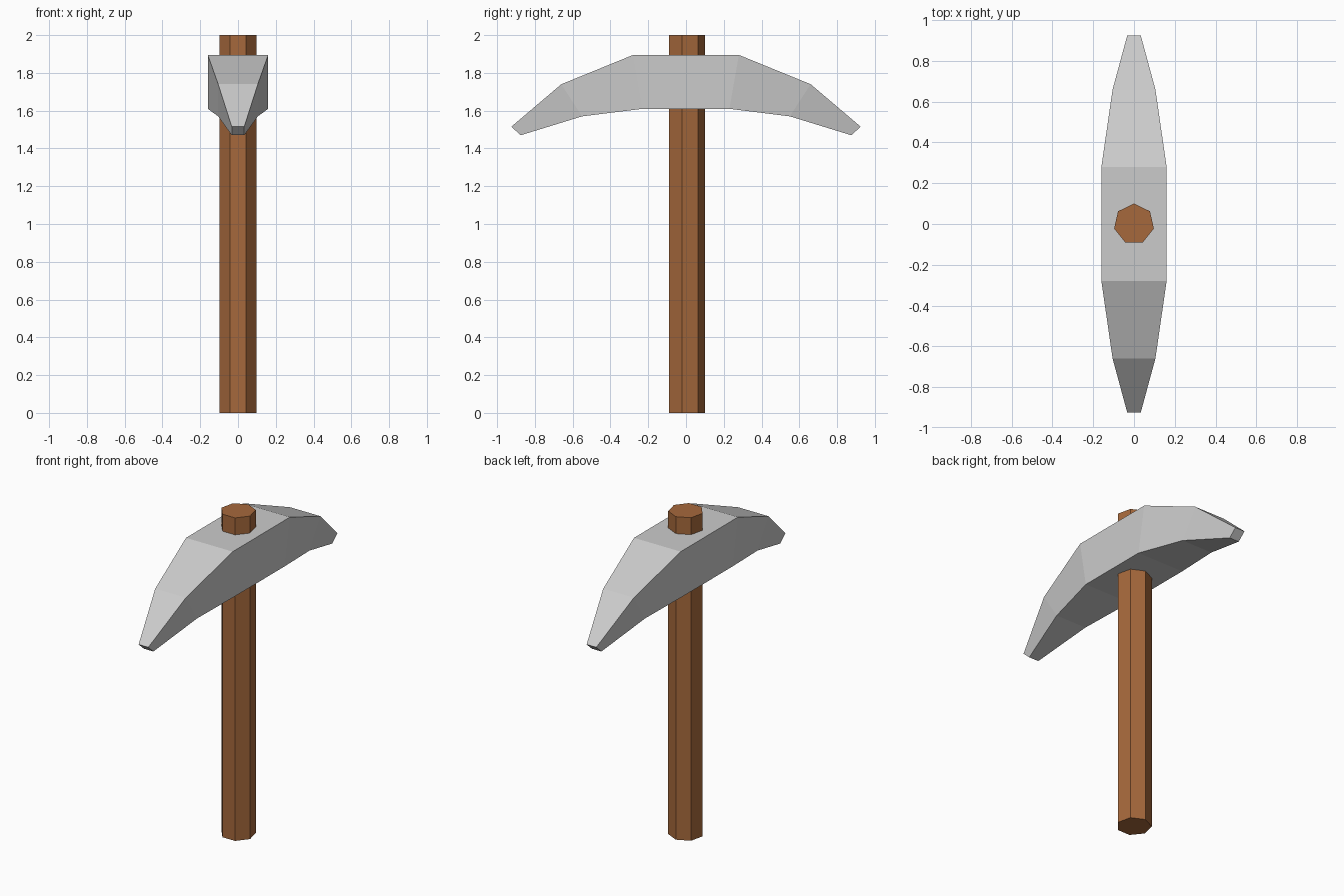
import bpy
import bmesh

if "Cube" in bpy.data.objects:
    bpy.data.objects.remove(bpy.data.objects["Cube"])

# Seven-sided wooden handle, one corner facing +y
bpy.ops.mesh.primitive_cylinder_add(vertices=7, radius=0.1, depth=2, location=(0, 0, 1))
handle = bpy.context.object
handle.name = "handle"
wood = bpy.data.materials.new("wood")
wood.diffuse_color = (0.38, 0.14, 0.045, 1)
wood.use_nodes = True
wood.node_tree.nodes["Principled BSDF"].inputs["Base Color"].default_value = wood.diffuse_color
handle.data.materials.append(wood)

# Half of the head: half width, top (y, z), bottom (y, z), from tip inwards
stations = [
    (0.033, (0.925, 1.515), (0.875, 1.47)),
    (0.105, (0.66, 1.74), (0.55, 1.57)),
    (0.16, (0.28, 1.895), (0.23, 1.61)),
]
# Mirror the stations across y so the head runs tip to tip
sections = [(w, t, b, 1) for w, t, b in stations]
sections += [(w, t, b, -1) for w, t, b in reversed(stations)]

bm = bmesh.new()
rings = []
for w, (ty, tz), (by, bz), side in sections:
    corners = [(-w, side * ty, tz), (w, side * ty, tz),
               (w, side * by, bz), (-w, side * by, bz)]
    rings.append([bm.verts.new(c) for c in corners])

# Skin between sections and close both tips
for a, b in zip(rings, rings[1:]):
    for i in range(4):
        j = (i + 1) % 4
        bm.faces.new((a[i], a[j], b[j], b[i]))
bm.faces.new(rings[0])
bm.faces.new(rings[-1])
bmesh.ops.recalc_face_normals(bm, faces=bm.faces)

mesh = bpy.data.meshes.new("pick_head")
bm.to_mesh(mesh)
bm.free()
head = bpy.data.objects.new("pick_head", mesh)
bpy.context.collection.objects.link(head)
